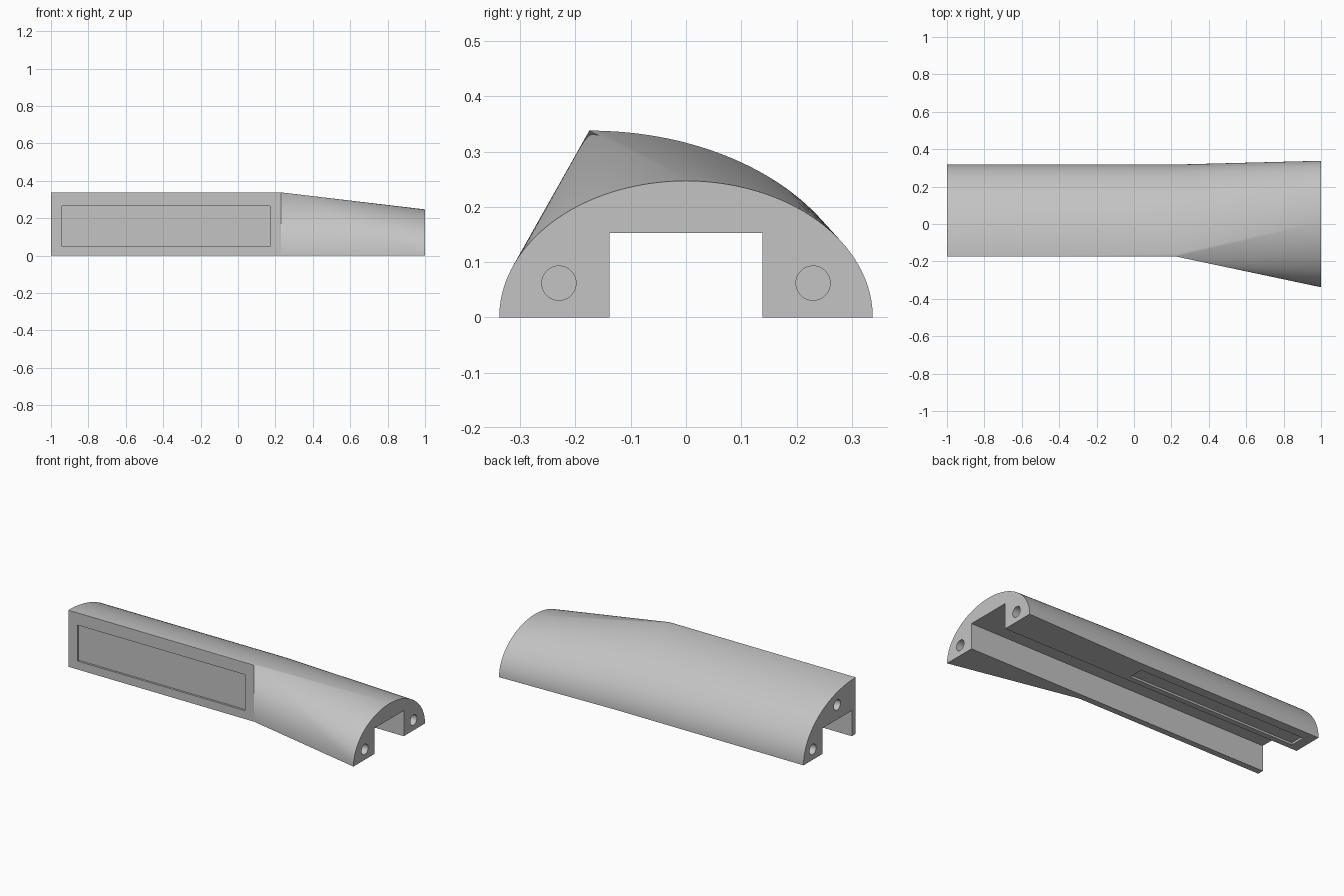
import bpy
import bmesh
from math import sin, cos, pi, radians

old = bpy.data.objects.get("Cube")
if old:
    bpy.data.objects.remove(old, do_unlink=True)

JOIN = 0.23          # where the straight grip starts to flare
FRONT = -0.175       # flat front of the straight part
TOP = 0.338

grey = bpy.data.materials.new("plain grey")
grey.use_nodes = True
colour = (0.55, 0.55, 0.55, 1)
grey.diffuse_color = colour
grey.node_tree.nodes["Principled BSDF"].inputs["Base Color"].default_value = colour


def arc(cy, ry, rz, end, steps):
    """Points (y, z) on an ellipse from the back edge round to angle end."""
    return [(cy + ry * cos(end * i / steps), rz * sin(end * i / steps))
            for i in range(steps + 1)]


def make_object(name, bm):
    mesh = bpy.data.meshes.new(name)
    bm.to_mesh(mesh)
    bm.free()
    obj = bpy.data.objects.new(name, mesh)
    bpy.context.collection.objects.link(obj)
    return obj


def add_hull(bm, sections):
    """Skin the convex hull around sections given as (x, profile)."""
    verts = [bm.verts.new((x, y, z)) for x, prof in sections for y, z in prof]
    out = bmesh.ops.convex_hull(bm, input=verts)
    junk = {v for v in out["geom_interior"] + out["geom_unused"]
            if isinstance(v, bmesh.types.BMVert)}
    bmesh.ops.delete(bm, geom=list(junk), context="VERTS")


# Body: straight quarter-ellipse bar, then a flare to a half ellipse
quarter = arc(FRONT, 0.318 - FRONT, TOP, pi / 2, 48) + [(FRONT, 0)]
half = arc(0, 0.338, 0.247, pi, 96)
bm = bmesh.new()
add_hull(bm, [(-1, quarter), (JOIN, quarter)])
add_hull(bm, [(JOIN, quarter), (1, half)])
inner = [f for f in bm.faces if all(abs(v.co.x - JOIN) < 1e-4 for v in f.verts)]
bmesh.ops.delete(bm, geom=inner, context="FACES")
bmesh.ops.remove_doubles(bm, verts=bm.verts, dist=1e-5)
bmesh.ops.dissolve_limit(bm, angle_limit=radians(0.05), verts=bm.verts, edges=bm.edges)
bmesh.ops.recalc_face_normals(bm, faces=bm.faces)
body = make_object("grip_body", bm)
body.data.materials.append(grey)


def box_cutter(name, low, high):
    bm = bmesh.new()
    bmesh.ops.create_cube(bm, size=1)
    for v in bm.verts:
        v.co = [(a + b) / 2 + c * (b - a) for a, b, c in zip(low, high, v.co)]
    return make_object(name, bm)


def hole_cutter(name, x, y, z, depth=0.16):
    bm = bmesh.new()
    bmesh.ops.create_cone(bm, cap_ends=True, segments=48, radius1=0.031,
                          radius2=0.031, depth=depth * 2)
    obj = make_object(name, bm)
    obj.rotation_euler.y = pi / 2
    obj.location = (x, y, z)
    return obj


# Channel, shallow front panel, shallow bottom slot and blind end holes
cutters = [
    box_cutter("channel_cutter", (-1.1, -0.138, -0.1), (1.1, 0.138, 0.153)),
    box_cutter("panel_cutter", (-0.94, -0.3, 0.05), (0.17, FRONT + 0.012, 0.265)),
    box_cutter("slot_cutter", (-0.94, 0.172, -0.1), (0.17, 0.262, 0.012)),
    hole_cutter("front_hole_cutter", 1, -0.23, 0.062),
    hole_cutter("back_hole_cutter", 1, 0.23, 0.062),
    hole_cutter("low_hole_cutter", -1, 0.23, 0.062),
    hole_cutter("high_hole_cutter", -1, 0, 0.24),
]
bpy.context.view_layer.objects.active = body
body.select_set(True)
for cutter in cutters:
    cutter.hide_render = True
    mod = body.modifiers.new(cutter.name, "BOOLEAN")
    mod.operation = "DIFFERENCE"
    mod.solver = "EXACT"
    mod.object = cutter
    bpy.ops.object.modifier_apply(modifier=mod.name)
    bpy.data.objects.remove(cutter, do_unlink=True)

bpy.ops.object.shade_smooth_by_angle(angle=radians(9))
